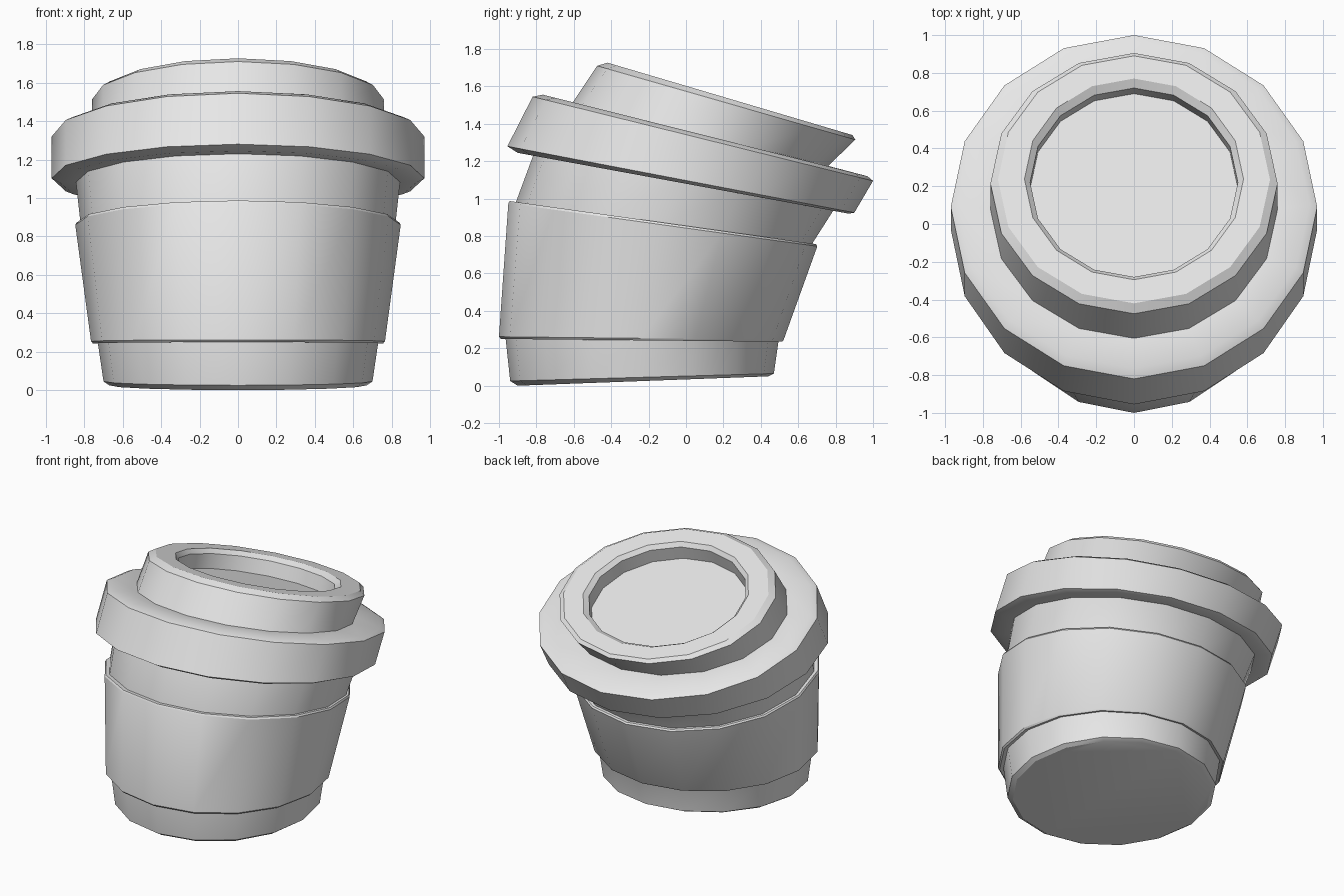
import bpy, bmesh, math

SIDES = 16

old = bpy.data.objects.get("Cube")
if old:
    bpy.data.objects.remove(old, do_unlink=True)

grey = bpy.data.materials.new("light_grey")
grey.use_nodes = True
colour = (0.8, 0.8, 0.8, 1)
grey.diffuse_color = colour
grey.node_tree.nodes["Principled BSDF"].inputs["Base Color"].default_value = colour


def loft(name, rings, cap_start=False, cap_end=False):
    """Skin tilted rings, each given as half width, front (y, z), back (y, z)."""
    bm = bmesh.new()
    loops = []
    for w, fy, fz, by, bz in rings:
        loop = []
        for i in range(SIDES):
            a = math.tau * i / SIDES
            t = (1 - math.cos(a)) / 2
            loop.append(bm.verts.new((w * math.sin(a), fy + (by - fy) * t, fz + (bz - fz) * t)))
        loops.append(loop)
    for lo, hi in zip(loops, loops[1:]):
        for i in range(SIDES):
            j = (i + 1) % SIDES
            bm.faces.new((lo[i], lo[j], hi[j], hi[i]))
    if cap_start:
        bm.faces.new(loops[0][::-1])
    if cap_end:
        bm.faces.new(loops[-1])
    mesh = bpy.data.meshes.new(name)
    bm.to_mesh(mesh)
    bm.free()
    mesh.materials.append(grey)
    ob = bpy.data.objects.new(name, mesh)
    bpy.context.collection.objects.link(ob)
    bpy.ops.object.select_all(action='DESELECT')
    ob.select_set(True)
    bpy.context.view_layer.objects.active = ob
    bpy.ops.object.shade_smooth_by_angle(angle=math.radians(30))
    return ob


# Leaning cup body with a chamfered foot
loft("cup_body", [
    (0.67, -0.90, 0.00, 0.44, 0.05),
    (0.70, -0.94, 0.025, 0.47, 0.065),
    (0.73, -0.965, 0.257, 0.495, 0.24),
    (0.82, -0.91, 0.98, 0.675, 0.76),
    (0.845, -0.81, 1.25, 0.79, 0.94),
], cap_start=True, cap_end=True)

# Sleeve wrapped round the body
loft("sleeve", [
    (0.71, -0.945, 0.262, 0.475, 0.245),
    (0.755, -0.99, 0.25, 0.515, 0.235),
    (0.765, -1.00, 0.262, 0.522, 0.245),
    (0.847, -0.95, 0.975, 0.702, 0.745),
    (0.84, -0.942, 0.987, 0.695, 0.757),
    (0.80, -0.89, 0.98, 0.655, 0.76),
])

# Lid: wide brim, raised disc and sunken centre
loft("lid", [
    (0.82, -0.79, 1.225, 0.76, 0.94),
    (0.93, -0.90, 1.245, 0.87, 0.92),
    (0.97, -0.955, 1.28, 0.90, 0.925),
    (0.97, -0.82, 1.545, 1.00, 1.095),
    (0.93, -0.765, 1.556, 0.97, 1.12),
    (0.76, -0.605, 1.515, 0.76, 1.175),
    (0.76, -0.475, 1.71, 0.905, 1.315),
    (0.72, -0.42, 1.727, 0.89, 1.34),
    (0.58, -0.295, 1.69, 0.77, 1.375),
    (0.55, -0.28, 1.655, 0.72, 1.36),
    (0.55, -0.31, 1.56, 0.69, 1.26),
], cap_end=True)
